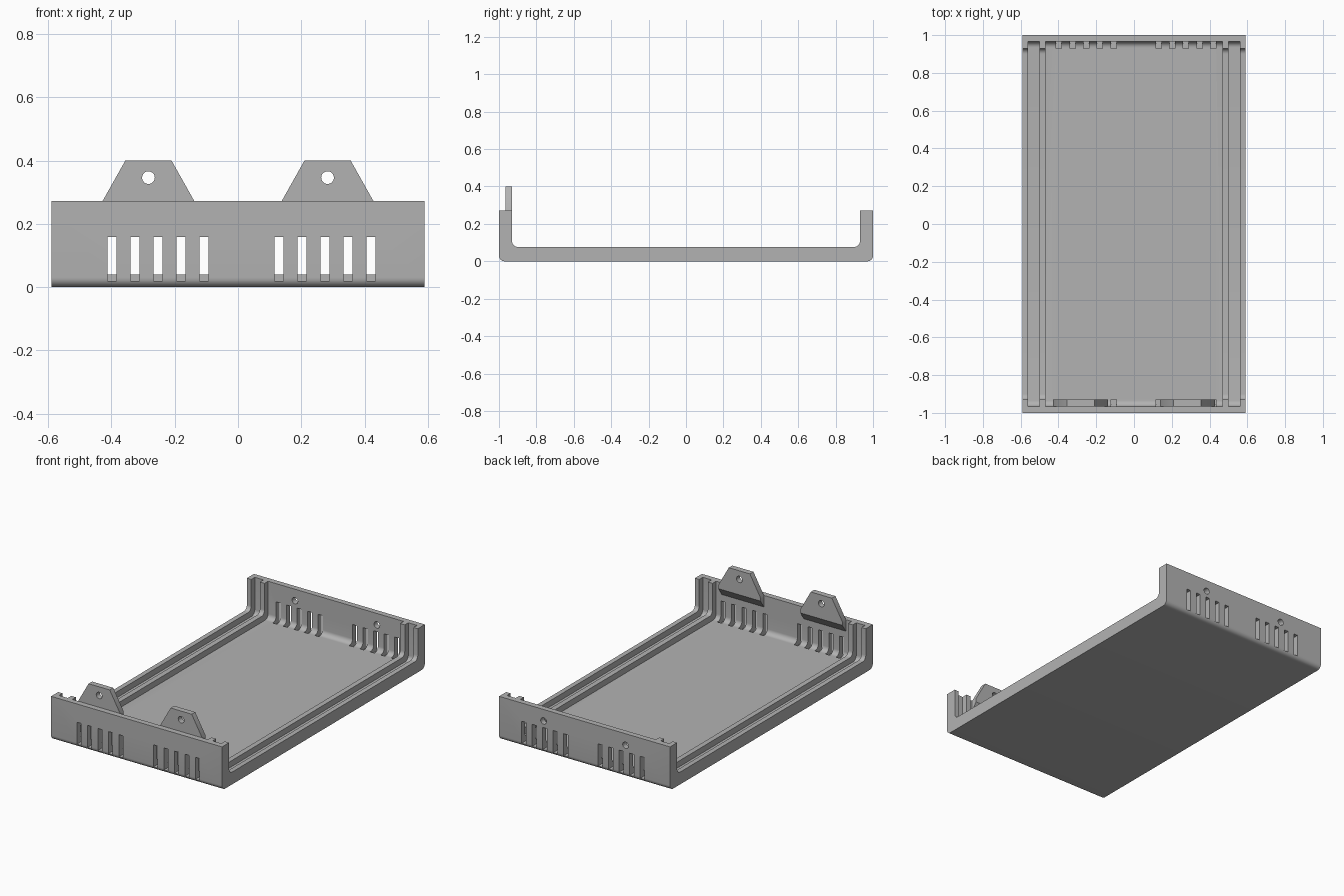
import bpy, bmesh, math

if "Cube" in bpy.data.objects:
    bpy.data.objects.remove(bpy.data.objects["Cube"])

HALF_X, TOP = 0.59, 0.272

grey = bpy.data.materials.new("light grey plastic")
grey.use_nodes = True
COLOUR = (0.45, 0.45, 0.45, 1)
grey.diffuse_color = COLOUR
grey.node_tree.nodes["Principled BSDF"].inputs["Base Color"].default_value = COLOUR


def prism(name, points, axis, start, end):
    """Extrude a 2D outline along x (outline in y, z) or along y (outline in x, z)."""
    bm = bmesh.new()
    place = (lambda a, b: (start, a, b)) if axis == "x" else (lambda a, b: (a, start, b))
    face = bm.faces.new([bm.verts.new(place(a, b)) for a, b in points])
    out = bmesh.ops.extrude_face_region(bm, geom=[face])
    move = (end - start, 0, 0) if axis == "x" else (0, end - start, 0)
    bmesh.ops.translate(bm, vec=move, verts=[v for v in out["geom"] if isinstance(v, bmesh.types.BMVert)])
    bmesh.ops.recalc_face_normals(bm, faces=bm.faces)
    mesh = bpy.data.meshes.new(name)
    bm.to_mesh(mesh)
    bm.free()
    obj = bpy.data.objects.new(name, mesh)
    bpy.context.collection.objects.link(obj)
    mesh.materials.append(grey)
    return obj


def rect(a0, a1, b0, b1):
    return [(a0, b0), (a1, b0), (a1, b1), (a0, b1)]


def circle(x, z, r, n=32):
    return [(x + r * math.cos(math.tau * i / n), z + r * math.sin(math.tau * i / n)) for i in range(n)]


def tray_outline(y, bottom, top, radius, steps=8):
    """Open box outline with both lower corners rounded."""
    right = [(y, top)]
    for i in range(steps + 1):
        a = math.pi / 2 * i / steps
        right.append((y - radius + radius * math.cos(a), bottom + radius - radius * math.sin(a)))
    return right + [(-a, b) for a, b in reversed(right)]


def cut(target, cutter):
    mod = target.modifiers.new("cut", "BOOLEAN")
    mod.operation, mod.solver, mod.object = "DIFFERENCE", "EXACT", cutter
    bpy.context.view_layer.objects.active = target
    bpy.ops.object.modifier_apply(modifier=mod.name)
    bpy.data.objects.remove(cutter)


def smooth(obj):
    bpy.ops.object.select_all(action="DESELECT")
    obj.select_set(True)
    bpy.context.view_layer.objects.active = obj
    bpy.ops.object.shade_smooth_by_angle(angle=math.radians(30))


# Tray: thick U profile, hollowed between the ribs
tray = prism("tray", tray_outline(1, 0, TOP, 0.03), "x", -HALF_X, HALF_X)
cut(tray, prism("hollow", tray_outline(0.93, 0.077, 0.5, 0.03), "x", -1, 1))
for x0, x1 in ((-0.56, -0.50), (-0.468, 0.468), (0.50, 0.56)):
    cut(tray, prism("pocket", tray_outline(0.965, 0.04, 0.5, 0.03), "x", x0, x1))

# Vent slots in both end walls
for side in (-1, 1):
    for first in (-0.398, 0.13):
        for i in range(5):
            x = first + i * 0.0726
            cut(tray, prism("slot", rect(x - 0.0145, x + 0.0145, 0.02, 0.158), "y", side * 0.93, side * 1.1))

# Screw holes in the back wall
for x in (-0.283, 0.283):
    cut(tray, prism("hole", circle(x, 0.2, 0.02), "y", 0.9, 1.1))
smooth(tray)

# Screw tabs inside the front wall, with a sloped underside
for name, x in (("right_tab", -0.283), ("left_tab", 0.283)):
    outline = [(x - 0.145, 0.2), (x + 0.145, 0.2), (x + 0.145, TOP), (x + 0.073, 0.4),
               (x - 0.073, 0.4), (x - 0.145, TOP)]
    tab = prism(name, outline, "y", -0.965, -0.93)
    cut(tab, prism("slope", [(-0.965, 0.2), (-0.92, 0.2643), (-0.92, 0.15), (-0.965, 0.15)], "x", x - 0.2, x + 0.2))
    cut(tab, prism("hole", circle(x, 0.346, 0.02), "y", -1.1, -0.9))
    smooth(tab)
